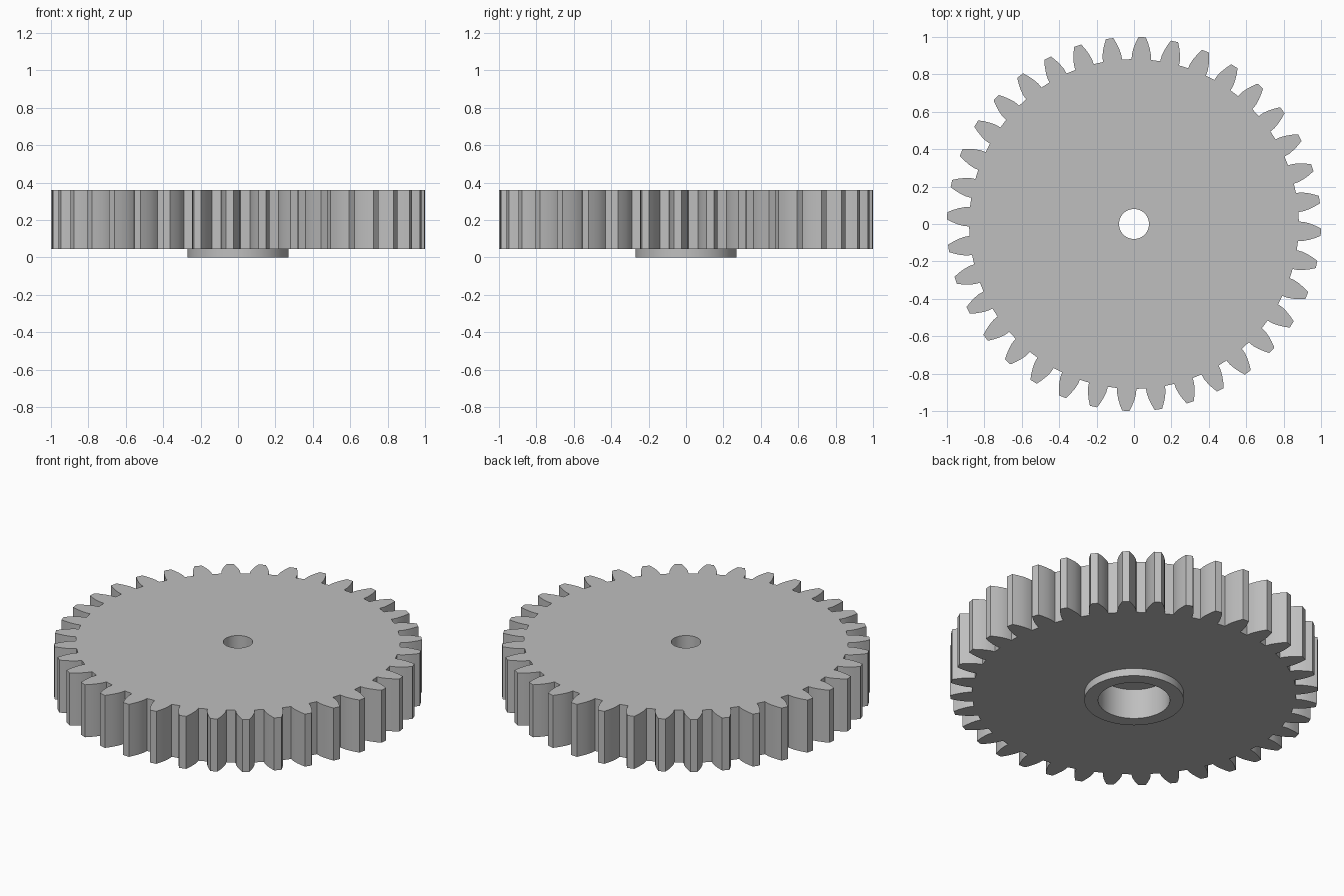
import bpy, bmesh, math

cube = bpy.data.objects.get("Cube")
if cube:
    bpy.data.objects.remove(cube, do_unlink=True)

# Gear proportions
TEETH = 36
TIP_R = 1.0
MODULE = 2 * TIP_R / (TEETH + 2)
PITCH_R = MODULE * TEETH / 2
ROOT_R = PITCH_R - 1.25 * MODULE
PRESSURE = math.radians(20)
BASE_R = PITCH_R * math.cos(PRESSURE)
FLANK_STEPS = 5
BORE_R, RECESS_R, HUB_R = 0.08, 0.195, 0.27
HUB_Z, FLOOR_Z, TOP_Z = 0.045, 0.18, 0.36


def involute(angle):
    return math.tan(angle) - angle


def half_angle(r):
    """Half the angular thickness of a tooth at radius r."""
    a = math.acos(min(1, BASE_R / r))
    return math.pi / (2 * TEETH) + involute(PRESSURE) - involute(a)


# Toothed outline as (radius, angle) pairs, with involute flanks
radii = [ROOT_R + (TIP_R - ROOT_R) * i / (FLANK_STEPS - 1) for i in range(FLANK_STEPS)]
tooth = [(r, -half_angle(r)) for r in radii] + [(r, half_angle(r)) for r in reversed(radii)]
outline = []
for k in range(TEETH):
    centre = (k - 0.25) * 2 * math.pi / TEETH
    outline += [(r, centre + a) for r, a in tooth]

# Closed cross-section: each ring is a height and a radius (None = toothed outline)
section = [
    (TOP_Z, BORE_R), (TOP_Z, None), (HUB_Z, None),      # top face and teeth
    (HUB_Z, HUB_R), (0, HUB_R), (0, RECESS_R),          # raised hub underneath
    (FLOOR_Z, RECESS_R), (FLOOR_Z, BORE_R),             # counterbore and bore
]

bm = bmesh.new()
rings = []
for z, radius in section:
    ring = []
    for r, a in outline:
        d = r if radius is None else radius
        ring.append(bm.verts.new((d * math.cos(a), d * math.sin(a), z)))
    rings.append(ring)
count = len(outline)
for i, ring in enumerate(rings):
    following = rings[(i + 1) % len(rings)]
    for j in range(count):
        n = (j + 1) % count
        bm.faces.new((ring[j], following[j], following[n], ring[n]))
bmesh.ops.recalc_face_normals(bm, faces=bm.faces)

mesh = bpy.data.meshes.new("gear_wheel")
bm.to_mesh(mesh)
bm.free()
gear = bpy.data.objects.new("gear_wheel", mesh)
bpy.context.collection.objects.link(gear)

# Plain grey finish
grey = bpy.data.materials.new("light_grey")
grey.use_nodes = True
colour = (0.52, 0.52, 0.52, 1)
grey.diffuse_color = colour
grey.node_tree.nodes["Principled BSDF"].inputs["Base Color"].default_value = colour
mesh.materials.append(grey)

# Smooth curved walls, crisp edges
bpy.ops.object.select_all(action='DESELECT')
gear.select_set(True)
bpy.context.view_layer.objects.active = gear
bpy.ops.object.shade_smooth_by_angle(angle=math.radians(25))
